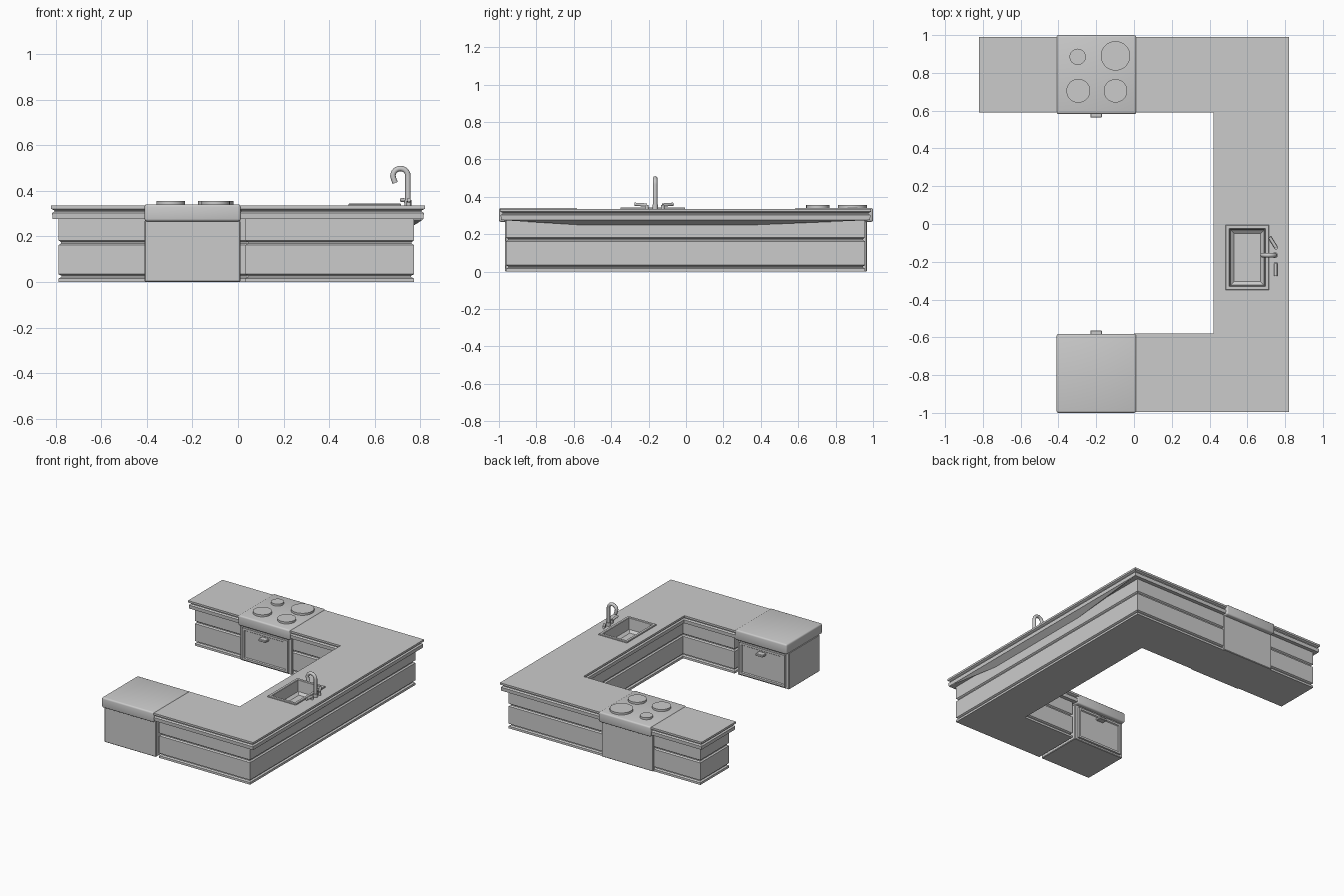
import bpy, bmesh, math
from mathutils import Vector

if "Cube" in bpy.data.objects:
    bpy.data.objects.remove(bpy.data.objects["Cube"])


def add_mesh(name, verts, faces, smooth=False):
    me = bpy.data.meshes.new(name)
    me.from_pydata(verts, [], faces)
    ob = bpy.data.objects.new(name, me)
    bpy.context.collection.objects.link(ob)
    if smooth:
        activate(ob)
        bpy.ops.object.shade_smooth_by_angle(angle=math.radians(40))
    return ob


def activate(ob):
    bpy.ops.object.select_all(action='DESELECT')
    ob.select_set(True)
    bpy.context.view_layer.objects.active = ob


def loft(name, outline, levels, cap_start=True, cap_end=True):
    """Stack inset copies of an outline; outline rows are x, y, inset sign x, inset sign y."""
    n = len(outline)
    verts = [(x + sx * d, y + sy * d, z) for d, z in levels for x, y, sx, sy in outline]
    faces = []
    for k in range(len(levels) - 1):
        a, b = k * n, (k + 1) * n
        faces += [(a + i, a + (i + 1) % n, b + (i + 1) % n, b + i) for i in range(n)]
    if cap_start:
        faces.append(tuple(reversed(range(n))))
    if cap_end:
        faces.append(tuple(range(len(verts) - n, len(verts))))
    return add_mesh(name, verts, faces)


def u_shape(right):
    return [(0, -0.995, 1, 1), (right, -0.995, -1, 1), (right, 0.99, -1, -1), (-0.82, 0.99, 1, -1),
            (-0.82, 0.59, 1, 1), (0.42, 0.59, 1, 1), (0.42, -0.58, 1, -1), (0, -0.58, 1, -1)]


def box(name, lo, hi, bevel=0.0, segments=2):
    lo, hi = [min(a, b) for a, b in zip(lo, hi)], [max(a, b) for a, b in zip(lo, hi)]
    bm = bmesh.new()
    bmesh.ops.create_cube(bm, size=1)
    for v in bm.verts:
        v.co = Vector([(a + b) / 2 + c * (b - a) for a, b, c in zip(lo, hi, v.co)])
    if bevel:
        bmesh.ops.bevel(bm, geom=bm.edges[:], offset=bevel, segments=segments,
                        profile=0.5, affect='EDGES')
    me = bpy.data.meshes.new(name)
    bm.to_mesh(me)
    bm.free()
    ob = bpy.data.objects.new(name, me)
    bpy.context.collection.objects.link(ob)
    if bevel:
        activate(ob)
        bpy.ops.object.shade_smooth_by_angle(angle=math.radians(35))
    return ob


def tube(name, points, radius):
    cu = bpy.data.curves.new(name, 'CURVE')
    cu.dimensions = '3D'
    cu.bevel_depth = radius
    cu.bevel_resolution = 3
    cu.use_fill_caps = True
    sp = cu.splines.new('POLY')
    sp.points.add(len(points) - 1)
    for p, co in zip(sp.points, points):
        p.co = (*co, 1)
    ob = bpy.data.objects.new(name, cu)
    bpy.context.collection.objects.link(ob)
    activate(ob)
    bpy.ops.object.convert(target='MESH')
    bpy.ops.object.shade_smooth_by_angle(angle=math.radians(40))


# Cabinet run with plinth groove and mid-height groove
loft("base_cabinets", u_shape(0.805),
     [(0.033, 0), (0.033, 0.016), (0.045, 0.022), (0.045, 0.028), (0.033, 0.034), (0.033, 0.162),
      (0.043, 0.169), (0.043, 0.175), (0.033, 0.182), (0.033, 0.278)], cap_end=False)

# Countertop with grooved edge and a cut-out for the sink
counter = loft("countertop", u_shape(0.82),
               [(0.006, 0.276), (0.004, 0.302), (0.014, 0.309), (0.014, 0.314),
                (0, 0.321), (0, 0.335)])
cutter = box("sink_cutter", (0.495, -0.34, 0.2), (0.705, -0.015, 0.4))
cutter.hide_render = True
activate(counter)
mod = counter.modifiers.new("sink_hole", 'BOOLEAN')
mod.object, mod.operation, mod.solver = cutter, 'DIFFERENCE', 'EXACT'
bpy.ops.object.modifier_apply(modifier=mod.name)
bpy.data.objects.remove(cutter)

# Sagging panel under the counter overhang beside the sink
add_mesh("counter_underside",
         [(0.814, -0.98, 0.275), (0.814, 0.98, 0.275), (0.77, 0.6, 0.274),
          (0.77, 0.3, 0.247), (0.77, -0.53, 0.247), (0.77, -0.68, 0.274)],
         [(0, 5, 4), (0, 4, 3), (0, 3, 1), (1, 3, 2)])

# Sink rim and basin
loft("sink", [(0.485, -0.35, 1, 1), (0.715, -0.35, -1, 1),
              (0.715, -0.005, -1, -1), (0.485, -0.005, 1, -1)],
     [(0, 0.334), (0, 0.341), (0.003, 0.344), (0.019, 0.344), (0.022, 0.341),
      (0.026, 0.26), (0.045, 0.245)], cap_start=False)

# Tap: swan-neck spout and two levers
arc = [(0.713 + 0.033 * math.cos(t * math.pi / 12), -0.165, 0.465 + 0.033 * math.sin(t * math.pi / 12))
       for t in range(13)]
tube("tap_spout", [(0.746, -0.165, 0.33)] + arc + [(0.684, -0.165, 0.45), (0.69, -0.165, 0.435)], 0.012)
tube("tap_base", [(0.746, -0.165, 0.333), (0.746, -0.165, 0.36)], 0.016)
for side, a, b in (("left", (0.752, -0.125, 0.356), (0.718, -0.07, 0.36)),
                   ("right", (0.75, -0.21, 0.356), (0.75, -0.275, 0.36))):
    tube("tap_lever_" + side, [a, b], 0.009)
    tube("tap_lever_post_" + side, [(a[0], a[1], 0.333), a], 0.01)


def appliance(name, s):
    """Freestanding unit; s = 1 on the +y arm, -1 on the -y arm, door facing the middle."""
    box(name + "_body", (-0.41, s * 0.967, 0), (0.01, s * 0.612, 0.27), 0.004, 1)
    box(name + "_top", (-0.41, s * 1.0, 0.266), (0.012, s * 0.582, 0.341), 0.011, 3)
    # Door with recessed panel
    y0, y1, y2 = s * 0.612, s * 0.597, s * 0.604
    rings = [(-0.385, -0.015, 0.015, 0.25, y0), (-0.385, -0.015, 0.015, 0.25, y1),
             (-0.37, -0.03, 0.03, 0.235, y1), (-0.365, -0.035, 0.035, 0.23, y2)]
    verts = [p for a, b, c, d, y in rings for p in ((a, y, c), (b, y, c), (b, y, d), (a, y, d))]
    faces = [(k + i, k + (i + 1) % 4, k + 4 + (i + 1) % 4, k + 4 + i)
             for k in (0, 4, 8) for i in range(4)] + [(12, 13, 14, 15)]
    if s < 0:
        faces = [f[::-1] for f in faces]
    add_mesh(name + "_door", verts, faces)
    box(name + "_handle", (-0.23, s * 0.606, 0.205), (-0.17, s * 0.563, 0.222), 0.003, 1)


appliance("stove", 1)
appliance("dishwasher", -1)

# Hob plates
for i, (x, y, r) in enumerate([(-0.298, 0.885, 0.043), (-0.098, 0.89, 0.078),
                               (-0.295, 0.705, 0.063), (-0.098, 0.705, 0.062)]):
    bpy.ops.mesh.primitive_cylinder_add(vertices=32, radius=r, depth=0.02, location=(x, y, 0.346))
    bpy.context.object.name = f"hob_plate_{i + 1}"
    bpy.ops.object.shade_smooth_by_angle(angle=math.radians(35))
